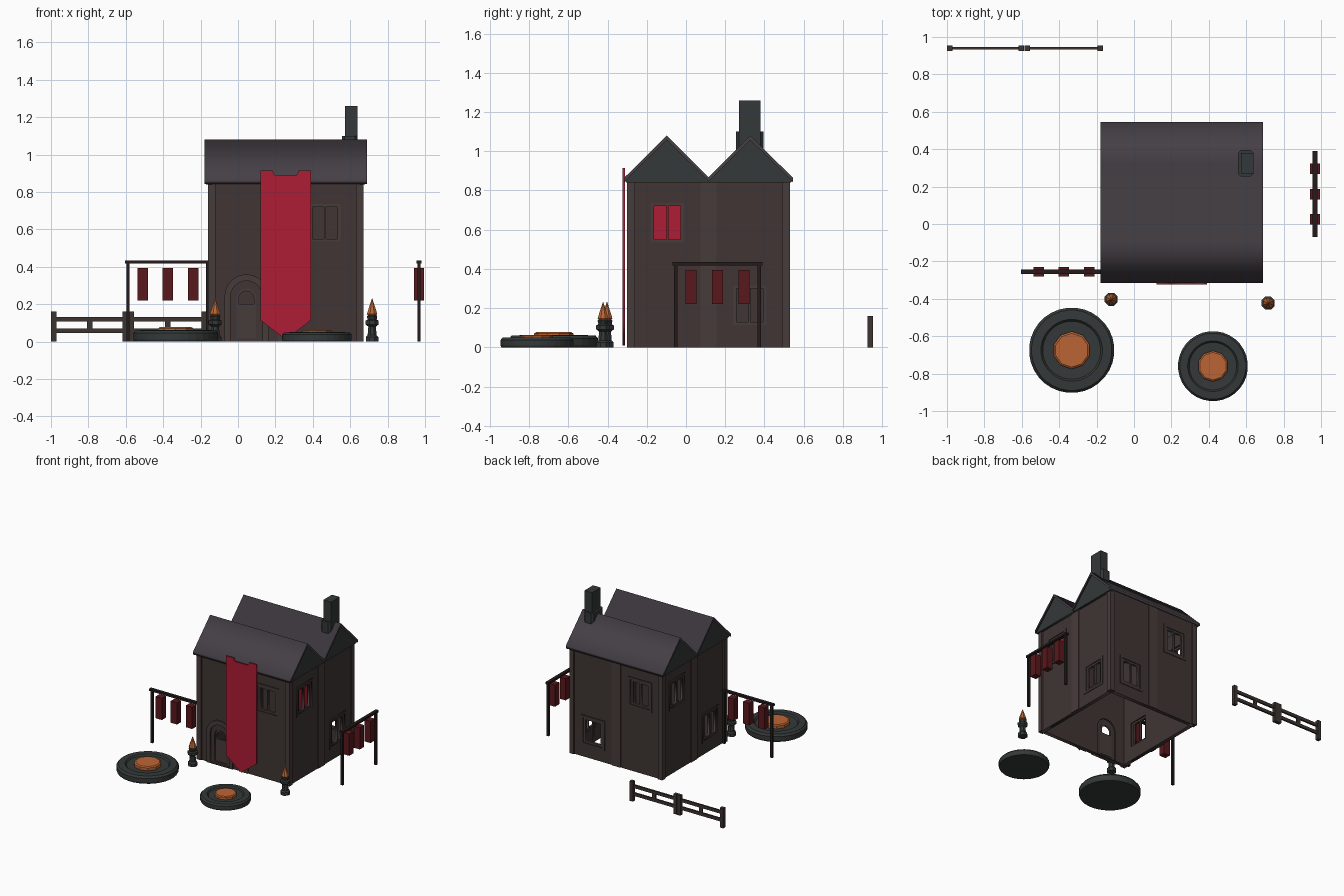
import bpy, bmesh
from math import sin, cos, pi
from mathutils import Matrix, Vector

if "Cube" in bpy.data.objects:
    bpy.data.objects.remove(bpy.data.objects["Cube"])

def mat(name, *rgb):
    m = bpy.data.materials.new(name)
    m.diffuse_color = (*rgb, 1)
    m.use_nodes = True
    m.node_tree.nodes["Principled BSDF"].inputs["Base Color"].default_value = m.diffuse_color
    return m

WALL = mat("wall_brown", .050, .036, .034)
TRIM = mat("trim_brown", .062, .045, .042)
ROOF = mat("roof_slate", .060, .050, .060)
STONE = mat("dark_stone", .035, .040, .040)
WOOD = mat("dark_wood", .018, .011, .011)
FENCE = mat("fence_wood", .045, .033, .030)
RED = mat("banner_red", .42, .012, .035)
MAROON = mat("flag_maroon", .10, .009, .012)
FIRE = mat("ember_orange", .50, .13, .035)

def add(name, mesh, material, m=None):
    o = bpy.data.objects.new(name, mesh)
    bpy.context.collection.objects.link(o)
    mesh.materials.clear()
    mesh.materials.append(material)
    if m is not None:
        o.matrix_world = m
    return o

def box(name, lo, hi, material, m=None, bevel=0):
    bm = bmesh.new()
    bmesh.ops.create_cube(bm, size=1)
    for v in bm.verts:
        v.co = Vector([(a + b) / 2 + c * (b - a) for a, b, c in zip(lo, hi, v.co)])
    if bevel:
        es = [e for e in bm.edges if abs(e.verts[0].co.z - e.verts[1].co.z) > 1e-4]
        bmesh.ops.bevel(bm, geom=es, offset=bevel, segments=1, affect='EDGES')
    me = bpy.data.meshes.new(name)
    bm.to_mesh(me)
    bm.free()
    return add(name, me, material, m)

def plate(name, loops, w0, w1, material, m):
    """Flat outline with holes, extruded along local z from w0 to w1."""
    cu = bpy.data.curves.new(name, 'CURVE')
    cu.dimensions, cu.fill_mode, cu.extrude = '2D', 'BOTH', (w1 - w0) / 2
    for pts in loops:
        s = cu.splines.new('POLY')
        s.points.add(len(pts) - 1)
        for p, (x, y) in zip(s.points, pts):
            p.co = (x, y, 0, 1)
        s.use_cyclic_u = True
    tmp = bpy.data.objects.new("tmp", cu)
    bpy.context.collection.objects.link(tmp)
    me = bpy.data.meshes.new_from_object(tmp.evaluated_get(bpy.context.evaluated_depsgraph_get()))
    bpy.data.objects.remove(tmp)
    me.transform(Matrix.Translation((0, 0, (w0 + w1) / 2)))
    return add(name, me, material, m)

def lathe(name, prof, n, material, loc):
    bm = bmesh.new()
    rings = [[bm.verts.new((r * cos(2 * pi * (i + .5) / n), r * sin(2 * pi * (i + .5) / n), z))
              for i in range(n)] for r, z in prof]
    for a, b in zip(rings, rings[1:]):
        for i in range(n):
            j = (i + 1) % n
            bm.faces.new((a[i], a[j], b[j], b[i]))
    bm.faces.new(rings[0][::-1])
    bm.faces.new(rings[-1])
    me = bpy.data.meshes.new(name)
    bm.to_mesh(me)
    bm.free()
    return add(name, me, material, Matrix.Translation(loc))

def rect(u, v, hw, hh):
    return [(u - hw, v - hh), (u + hw, v - hh), (u + hw, v + hh), (u - hw, v + hh)]

def arch(u, hw, z0, top):
    zs = top - hw
    return [(u + hw, z0)] + [(u + hw * cos(pi * i / 12), zs + hw * sin(pi * i / 12))
                             for i in range(13)] + [(u - hw, z0)]

# ---- house walls: u along the wall, v up, w outward ----
HC = Vector((.255, .115, 0))
def side(k):
    return Matrix.Translation(HC) @ Matrix.Rotation(k * pi / 2, 4, 'Z') @ Matrix.Rotation(pi / 2, 4, 'X')

def window(name, u, v, m):
    plate(name + "_casing", [rect(u, v, .105, .12), rect(u, v, .085, .10)], .39, .41, WALL, m)
    panes = [rect(u + d, v, .031, .085) for d in (-.036, .036)]
    plate(name + "_frame", [rect(u, v, .087, .102)] + panes, .385, .403, TRIM, m)

H = .415
sides = ("front", "right", "back", "left")
for k, s in enumerate(sides):
    m = side(k)
    up = .21 if k % 2 == 0 else -.21
    holes = [rect(up, .635, .085, .10)]
    window(s + "_upper_window", up, .635, m)
    if k:
        holes.append(rect(-up, .215, .085, .10))
        window(s + "_lower_window", -up, .215, m)
    else:
        # arched door with a small arched opening
        holes.append(arch(-up, .085, .004, .325))
        plate("door_surround", [arch(-up, .117, 0, .36), arch(-up, .085, .004, .325)], .39, .415, TRIM, m)
        plate("door_leaf", [arch(-up, .087, .004, .327), arch(-up, .052, .02, .285)], .385, .402, WALL, m)
        plate("door_panel", [arch(-up, .053, .019, .286), arch(-up, .04, .20, .27)], .38, .394, TRIM, m)
    plate(s + "_wall", [[(-.40, 0), (.40, 0), (.40, .86), (-.40, .86)]] + holes, .375, .405, WALL, m)
    # pilasters: middle of each side and one corner post
    box(s + "_pilaster", (-.04, 0, .38), (.04, .86, .411), TRIM, m)
    box(s + "_corner_post", (H - .04, 0, H - .04), (H, .86, H), TRIM, m)

# red curtain behind the upper right window
box("window_curtain", (-.30, .54, .368), (-.12, .73, .376), RED, side(1))

# ---- double gabled roof ----
m = side(1)
zig = [(-.43, .865), (-.213, 1.08), (0, .868), (.213, 1.08), (.43, .865)]
plate("roof", [zig + [(u, z - .022) for u, z in zig[::-1]]], -.435, .435, ROOF, m)
for w in (-.425, .395):
    plate("gable", [[(-.425, .848), (-.213, 1.062), (0, .85), (0, .84), (-.42, .84)]], w, w + .03, STONE, m)
    plate("gable", [[(.425, .848), (.213, 1.062), (0, .85), (0, .84), (.42, .84)]], w, w + .03, STONE, m)

# ---- chimney ----
box("chimney_base", (.555, .255, .95), (.64, .395, 1.10), STONE, None, .015)
box("chimney_stack", (.572, .27, 1.0), (.64, .38, 1.26), STONE)

# ---- large banner ----
plate("front_banner", [[(-.135, .115), (0, .01), (.135, .115), (.135, .915), (.07, .915), (.06, .89),
                        (-.06, .89), (-.07, .915), (-.135, .915)]], .427, .439, RED, side(0))

# ---- flag racks ----
def flag_rack(name, m):
    box(name + "_beam", (-.23, -.013, .418), (.23, .013, .435), WOOD, m)
    for x in (-.213, .213):
        box(name + "_post", (x - .009, -.009, 0), (x + .009, .009, .42), WOOD, m)
    for x in (-.135, 0, .135):
        box(name + "_flag", (x - .028, -.026, .22), (x + .028, .026, .395), MAROON, m)

flag_rack("left_rack", Matrix.Translation((-.375, -.255, 0)))
flag_rack("right_rack", Matrix.Translation((.968, .16, 0)) @ Matrix.Rotation(pi / 2, 4, 'Z'))

# ---- round fire pits ----
for name, x, y, r in (("left_pit", -.333, -.675, .228), ("right_pit", .422, -.76, .187)):
    k = r / .228
    prof = [(.222, 0), (.228, .012), (.228, .045), (.215, .06), (.165, .062), (.155, .05), (.10, .048)]
    lathe(name + "_ring", [(a * k, z * k) for a, z in prof], 32, STONE, (x, y, 0))
    lathe(name + "_embers", [(.10 * k, .04 * k), (.10 * k, .07 * k), (.09 * k, .077 * k)], 10, FIRE, (x, y, 0))

# ---- torch pedestals ----
for name, x, y in (("left_torch", -.122, -.403), ("right_torch", .717, -.423)):
    lathe(name + "_pedestal", [(.036, 0), (.036, .025), (.026, .035), (.022, .08), (.038, .092),
                               (.038, .112), (.026, .118), (.03, .135), (.026, .14)], 8, STONE, (x, y, 0))
    lathe(name + "_flame", [(.022, .138), (.03, .148), (.001, .232)], 8, FIRE, (x, y, 0))

# ---- fence ----
Y = .94
for x in (-.985, -.602, -.570, -.18):
    box("fence_post", (x - .015, Y - .014, 0), (x + .015, Y + .014, .16), FENCE)
for x0, x1 in ((-.985, -.60), (-.57, -.18)):
    for z in (.045, .108):
        box("fence_rail", (x0, Y - .007, z), (x1, Y + .007, z + .025), FENCE)
    c = (x0 + x1) / 2
    box("fence_strut", (c - .015, Y - .006, .06), (c + .015, Y + .006, .115), FENCE)
